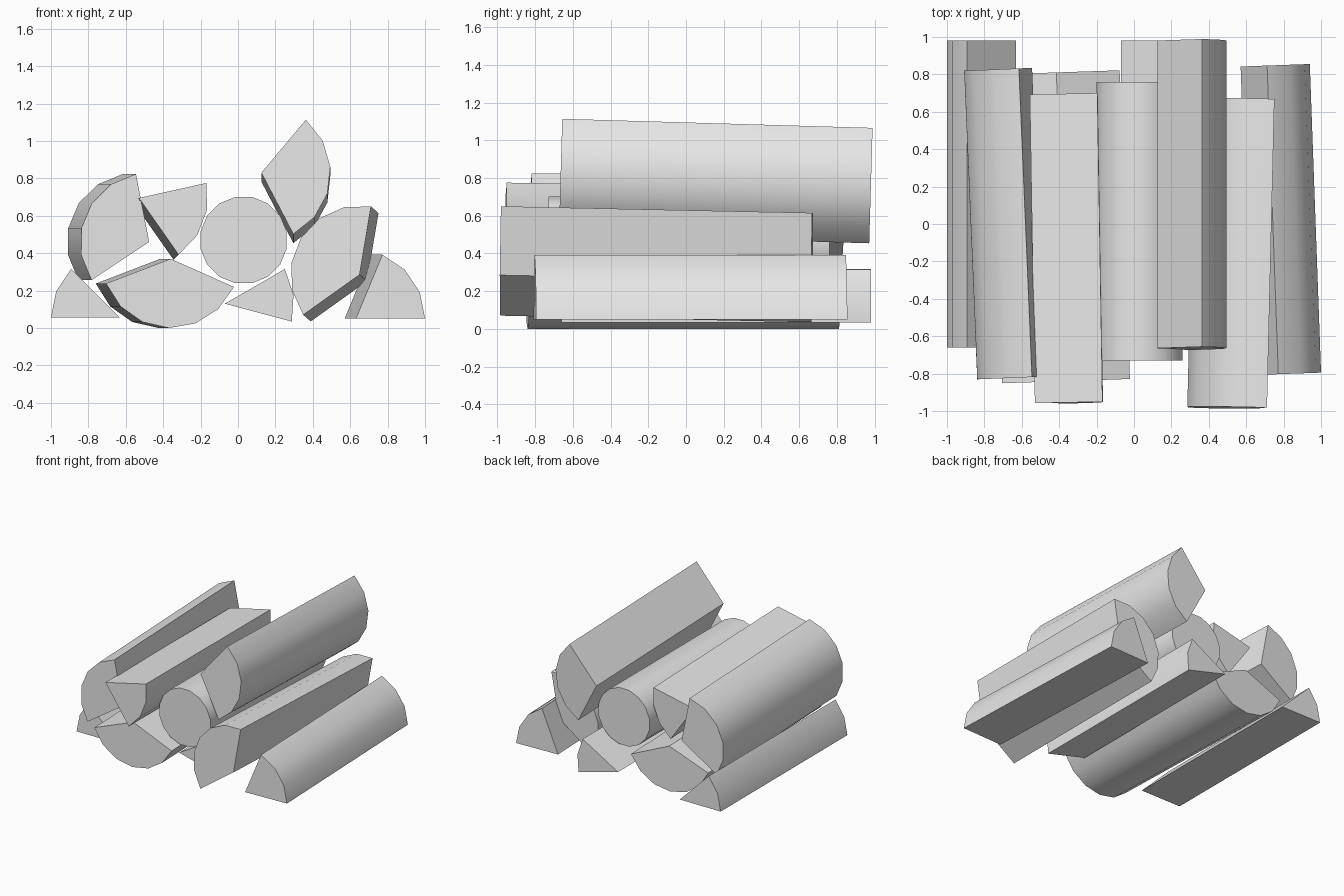
import bpy, bmesh
from math import cos, sin, radians

cube = bpy.data.objects.get("Cube")
if cube:
    bpy.data.objects.remove(cube, do_unlink=True)

GREY = (0.8, 0.8, 0.8, 1.0)
wood = bpy.data.materials.new("light grey")
wood.use_nodes = True
wood.diffuse_color = GREY
wood.node_tree.nodes["Principled BSDF"].inputs["Base Color"].default_value = GREY

STEP = 22.5  # sixteen sides to a full trunk


def log(name, apex, start, sides, y0, y1, shift=(0, 0), radius=0.37):
    """Split log: pie slice around apex, run from y0 to y1, its back end moved by shift (x, z)."""
    arc = [radians(start + STEP * i) for i in range(sides + (sides < 16))]
    section = [(radius * cos(a), radius * sin(a)) for a in arc]
    if sides < 16:
        section.insert(0, (0, 0))
    lean = [s / (y1 - y0) for s in shift]
    mid_x = sum(p[0] for p in section) / len(section)
    mid_z = sum(p[1] for p in section) / len(section)

    bm = bmesh.new()
    rings = []
    for y, t in ((y0, 0), (y1, 1)):
        # ends stay square to the leaning axis
        rings.append([bm.verts.new((apex[0] + x + t * shift[0],
                                    y - (x - mid_x) * lean[0] - (z - mid_z) * lean[1],
                                    apex[1] + z + t * shift[1]))
                      for x, z in section])
    front, back = rings
    bm.faces.new(front)
    bm.faces.new(back[::-1])
    n = len(section)
    for i in range(n):
        j = (i + 1) % n
        bm.faces.new((front[i], back[i], back[j], front[j]))
    bmesh.ops.recalc_face_normals(bm, faces=bm.faces)

    mesh = bpy.data.meshes.new(name)
    bm.to_mesh(mesh)
    bm.free()
    mesh.materials.append(wood)
    ob = bpy.data.objects.new(name, mesh)
    bpy.context.collection.objects.link(ob)
    bpy.ops.object.select_all(action='DESELECT')
    ob.select_set(True)
    bpy.context.view_layer.objects.active = ob
    bpy.ops.object.shade_smooth_by_angle(angle=radians(30))


# bottom layer
log("right_ground_wedge", (-0.63, 0.055), 135, 2, -0.66, 0.98)
log("wide_ground_log", (-0.36, 0.37), -159, 6, -0.84, 0.81, (-0.055, 0))
log("centre_ground_wedge", (-0.07, 0.13), -15, 2, -0.66, 0.98)
log("left_ground_wedge", (0.63, 0.05), 0, 3, -0.80, 0.85, (-0.06, 0))

# middle layer
log("right_split_log", (-0.475, 0.46), 101, 5, -0.825, 0.825, (-0.07, 0))
log("round_log", (0.03, 0.47), STEP / 2, 16, -0.73, 0.76, radius=0.235)
log("left_split_log", (0.65, 0.285), 80.5, 6, -0.98, 0.67, (0.04, -0.035))

# top layer
log("right_top_wedge", (-0.53, 0.695), -55, 3, -0.955, 0.695, (-0.027, -0.027))
log("left_top_log", (0.125, 0.83), -62.5, 5, -0.665, 0.98, (0, -0.048))
